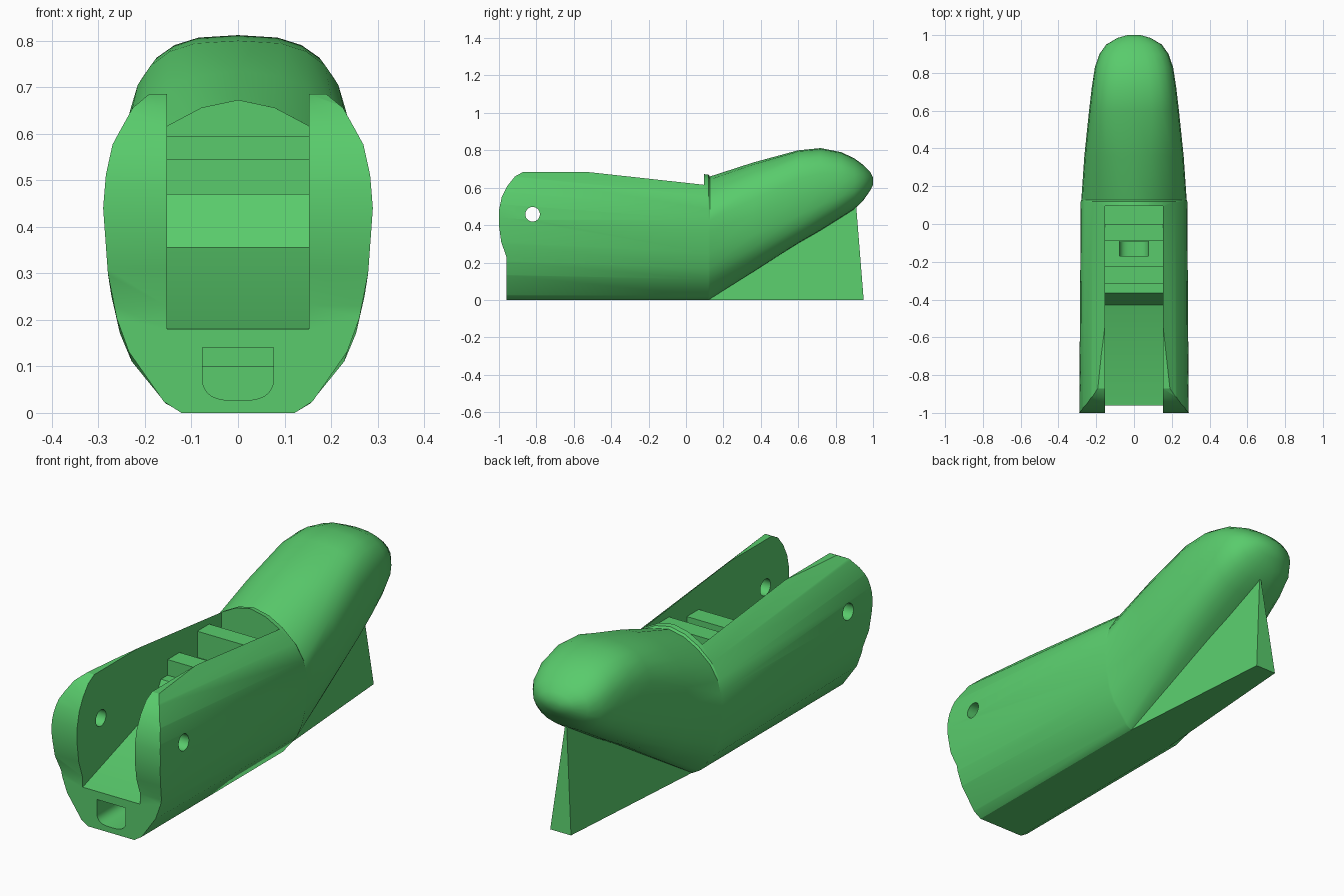
import bpy, bmesh, math

if "Cube" in bpy.data.objects:
    bpy.data.objects.remove(bpy.data.objects["Cube"])

green = bpy.data.materials.new("green")
green.diffuse_color = (0.1, 0.6, 0.15, 1)
green.use_nodes = True
green.node_tree.nodes["Principled BSDF"].inputs["Base Color"].default_value = green.diffuse_color


def make(name, bm, cutter=False):
    bmesh.ops.recalc_face_normals(bm, faces=bm.faces)
    me = bpy.data.meshes.new(name)
    bm.to_mesh(me)
    bm.free()
    ob = bpy.data.objects.new(name, me)
    bpy.context.collection.objects.link(ob)
    me.materials.append(green)
    ob.hide_render = cutter
    return ob


def prism(name, pts, a, b, axis):
    """Extrude a 2D outline from a to b; axis x takes (y, z), axis y takes (x, z)."""
    bm = bmesh.new()
    place = (lambda p, t: (t, p[0], p[1])) if axis == "x" else (lambda p, t: (p[0], t, p[1]))
    lo = [bm.verts.new(place(p, a)) for p in pts]
    hi = [bm.verts.new(place(p, b)) for p in pts]
    bm.faces.new(lo)
    bm.faces.new(hi)
    for i in range(len(pts)):
        j = (i + 1) % len(pts)
        bm.faces.new((lo[i], lo[j], hi[j], hi[i]))
    return make(name, bm, True)


# Half cross-section of the body, bottom centre to top centre
HALF = [(0, -1), (.42, -1), (.55, -.94), (.81, -.67), (.9, -.49), (.965, -.25), (1, .1),
        (.98, .28), (.93, .45), (.78, .66), (.535, .836), (.28, .95), (0, 1)]


def ring(y, w, zb, zt, round_mix, n):
    """Section at y, blended from the body outline to a superellipse."""
    half = []
    for i, (px, pz) in enumerate(HALF):
        a = math.pi * i / (len(HALF) - 1)
        sx = abs(math.sin(a)) ** (2 / n)
        sz = -math.copysign(abs(math.cos(a)) ** (2 / n), math.cos(a))
        half.append(((px + (sx - px) * round_mix) * w,
                     (zb + zt) / 2 + (pz + (sz - pz) * round_mix) * (zt - zb) / 2))
    half[0], half[-1] = (0, half[0][1]), (0, half[-1][1])
    return [(x, y, z) for x, z in half + [(-x, z) for x, z in half[-2:0:-1]]]


# y, half width, bottom, top, roundness, exponent
SECTIONS = [(-1.02, .29, 0, .802, 0, 2), (.12, .282, 0, .67, 0, 2), (.128, .279, .005, .66, 0, 2),
            (.36, .263, .148, .735, .5, 2.8), (.6, .238, .30, .80, 1, 2.9),
            (.72, .224, .37, .812, 1, 2.8), (.83, .207, .44, .79, 1, 2.6),
            (.9, .183, .485, .757, 1, 2.4), (.95, .147, .535, .72, 1, 2.2),
            (.985, .088, .585, .685, 1, 2), (1, .035, .615, .655, 1, 2)]

# Main body with raised rounded tail
bm = bmesh.new()
rings = [[bm.verts.new(p) for p in ring(*s)] for s in SECTIONS]
for r, s in zip(rings, rings[1:]):
    for i in range(len(r)):
        j = (i + 1) % len(r)
        bm.faces.new((r[i], r[j], s[j], s[i]))
bm.faces.new(rings[0])
bm.faces.new(rings[-1])
body = make("body", bm)

# Side outline that rounds the prongs and flattens their tops
trim = prism("trim_outline", [(-.96, -.1), (-.96, .23), (-.988, .31), (-1, .4), (-1, .48), (-.985, .55),
                              (-.955, .61), (-.915, .66), (-.87, .685), (-.4, .685), (-.4, .95),
                              (1.2, .95), (1.2, -.1)], -.5, .5, "x")
# Central slot with ramp and two cross bars
slot = prism("slot_cutter", [(-1.1, .18), (-.955, .18), (-.43, .355), (-.365, .47), (-.315, .47),
                             (-.315, .545), (-.225, .545), (-.225, .47), (-.09, .47), (-.09, .595),
                             (0, .595), (0, .47), (.095, .47), (.095, 1), (-1.1, 1)],
             -.153, .153, "x")
# Pivot hole through both prongs
pivot = prism("pivot_cutter", [(-.82 + .039 * math.cos(math.tau * i / 24), .458 + .039 * math.sin(math.tau * i / 24))
                               for i in range(24)], -.5, .5, "x")
# Round-bottomed channel from the front, and the shaft it meets
arc = [(.076 * math.copysign(abs(math.cos(a)) ** .6, math.cos(a)), .07 - .043 * math.sin(a))
       for a in [math.pi * i / 14 for i in range(15)]]
channel = prism("channel_cutter", arc + [(-.076, .141), (.076, .141)], -1.1, -.095, "y")
shaft = prism("shaft_cutter", [(-.17, .1), (-.0905, .1), (-.0905, .5), (-.17, .5)], -.078, .078, "x")

for cutter, op in ((trim, "INTERSECT"), (slot, "DIFFERENCE"), (pivot, "DIFFERENCE"),
                   (channel, "DIFFERENCE"), (shaft, "DIFFERENCE")):
    m = body.modifiers.new(cutter.name, "BOOLEAN")
    m.operation, m.object, m.solver = op, cutter, "EXACT"

# Apply the cuts and remove the cutters
bpy.context.view_layer.objects.active = body
body.select_set(True)
for m in list(body.modifiers):
    bpy.ops.object.modifier_apply(modifier=m.name)
for c in (trim, slot, pivot, channel, shaft):
    bpy.data.objects.remove(c)
bpy.ops.object.shade_smooth_by_angle(angle=math.radians(28))

# Tapered support fin under the tail
bm = bmesh.new()
for s in (-1, 1):
    for p in ((.118, .1, 0), (.055, .95, 0), (.004, .91, .5), (.06, .14, .03)):
        bm.verts.new((s * p[0], p[1], p[2]))
bmesh.ops.convex_hull(bm, input=bm.verts)
make("support_fin", bm)
